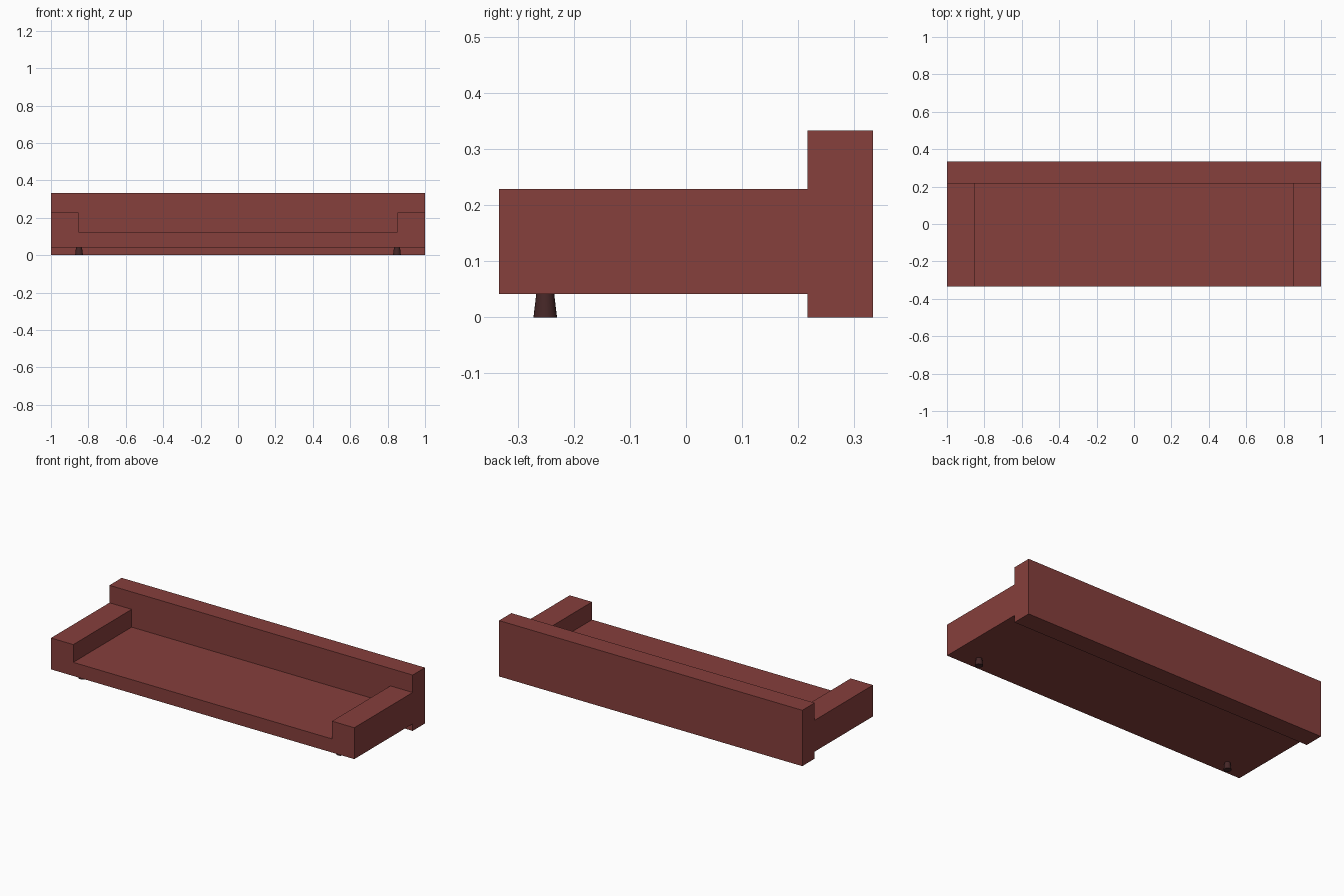
import bpy
import bmesh
from mathutils import Matrix

if "Cube" in bpy.data.objects:
    bpy.data.objects.remove(bpy.data.objects["Cube"])

red = bpy.data.materials.new("red_fabric")
red.diffuse_color = (0.24, 0.05, 0.045, 1)
red.use_nodes = True
red.node_tree.nodes["Principled BSDF"].inputs["Base Color"].default_value = red.diffuse_color
dark = bpy.data.materials.new("dark_wood")
dark.diffuse_color = (0.06, 0.02, 0.02, 1)
dark.use_nodes = True
dark.node_tree.nodes["Principled BSDF"].inputs["Base Color"].default_value = dark.diffuse_color


def finish(name, bm, mat):
    mesh = bpy.data.meshes.new(name)
    bm.to_mesh(mesh)
    bm.free()
    mesh.materials.append(mat)
    obj = bpy.data.objects.new(name, mesh)
    bpy.context.collection.objects.link(obj)
    return obj


def box(name, lo, hi):
    size = [b - a for a, b in zip(lo, hi)]
    mid = [(a + b) / 2 for a, b in zip(lo, hi)]
    bm = bmesh.new()
    bmesh.ops.create_cube(bm, size=1, matrix=Matrix.Translation(mid) @ Matrix.Diagonal((*size, 1)))
    return finish(name, bm, red)


def leg(name, x):
    bm = bmesh.new()
    bmesh.ops.create_cone(bm, cap_ends=True, segments=24, radius1=0.021, radius2=0.016,
                          depth=0.042, matrix=Matrix.Translation((x, -0.251, 0.021)))
    for f in bm.faces:
        f.smooth = len(f.verts) == 4
    for e in bm.edges:
        e.smooth = all(f.smooth for f in e.link_faces)
    return finish(name, bm, dark)


# Seat and backrest; the backrest reaches the floor as the rear support
box("seat", (-0.853, -0.333, 0.042), (0.853, 0.217, 0.123))
box("backrest", (-1, 0.217, 0), (1, 0.333, 0.333))

# Armrests and front legs on both sides
for side, s in (("left", -1), ("right", 1)):
    xs = sorted((s * 0.853, s))
    box(side + "_armrest", (xs[0], -0.333, 0.042), (xs[1], 0.217, 0.229))
    leg(side + "_front_leg", s * 0.85)
